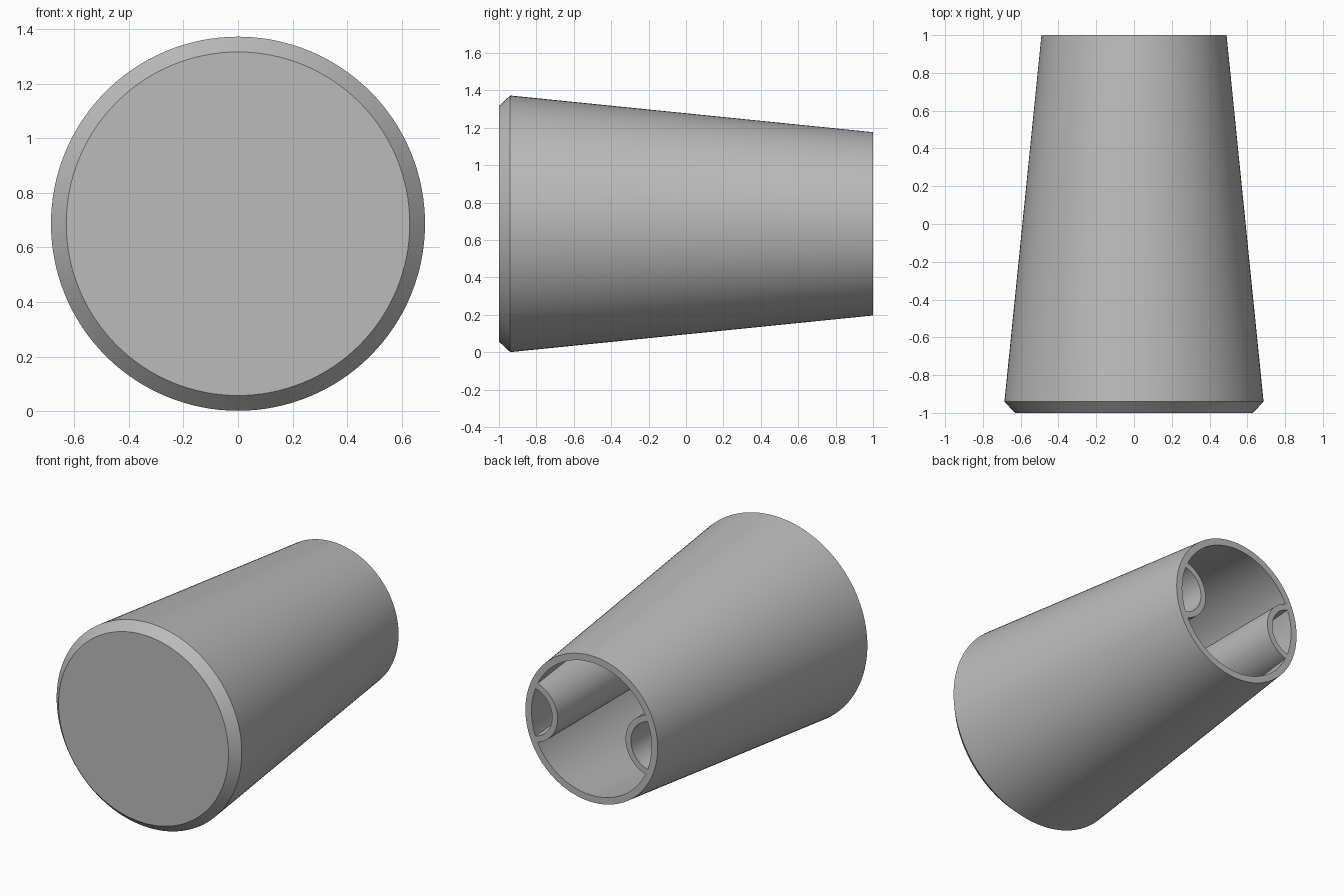
import bpy, bmesh, math

cube = bpy.data.objects.get("Cube")
if cube:
    bpy.data.objects.remove(cube, do_unlink=True)

grey = bpy.data.materials.new("plain grey")
grey.use_nodes = True
grey.diffuse_color = (0.5, 0.5, 0.5, 1)
grey.node_tree.nodes["Principled BSDF"].inputs["Base Color"].default_value = (0.5, 0.5, 0.5, 1)

AXIS_Z = 0.687
R_MAX, R_BACK, Y_MAX = 0.686, 0.49, -0.94
WALL = 0.045
SLOPE = (R_BACK - R_MAX) / (1 - Y_MAX)


def lathe(name, profile, x=0, sides=128, ring=False):
    """Turn (radius, y) points about an axis along y; ring joins last to first."""
    bm = bmesh.new()
    loops = []
    for r, y in profile:
        loops.append([bm.verts.new((x + r * math.cos(a), y, AXIS_Z + r * math.sin(a)))
                      for a in (math.tau * i / sides for i in range(sides))])
    pairs = list(zip(loops, loops[1:]))
    if ring:
        pairs.append((loops[-1], loops[0]))
    else:
        bm.faces.new(loops[0])
        bm.faces.new(loops[-1])
    for a, b in pairs:
        for i in range(sides):
            j = (i + 1) % sides
            bm.faces.new((a[i], a[j], b[j], b[i]))
    bmesh.ops.recalc_face_normals(bm, faces=bm.faces)
    mesh = bpy.data.meshes.new(name)
    bm.to_mesh(mesh)
    bm.free()
    mesh.materials.append(grey)
    obj = bpy.data.objects.new(name, mesh)
    bpy.context.collection.objects.link(obj)
    return obj


def cut(target, cutter):
    """Subtract the cutter from the target and remove the cutter."""
    mod = target.modifiers.new("cut", "BOOLEAN")
    mod.operation, mod.solver, mod.object = "DIFFERENCE", "EXACT", cutter
    bpy.context.view_layer.objects.active = target
    bpy.ops.object.modifier_apply(modifier=mod.name)
    bpy.data.objects.remove(cutter, do_unlink=True)


def inner_radius(y):
    return R_MAX + SLOPE * (y - Y_MAX) - WALL


# Tapered body with a chamfered closed front
body = lathe("tapered_body", [(0.63, -1), (R_MAX, Y_MAX), (R_BACK, 1)])

# Hollow open at the back, leaving two straight screw tubes along the side walls
FLOOR, PAST = -0.93, 1.1
hollow = lathe("hollow", [(inner_radius(FLOOR), FLOOR), (inner_radius(PAST), PAST)])
for side in (-1, 1):
    tube = [(0.165, -0.96), (0.205, -0.96), (0.205, 1.2), (0.165, 1.2)]
    cut(hollow, lathe("screw_tube", tube, x=side * 0.457, sides=64, ring=True))
cut(body, hollow)

# Smooth round walls with crisp edges
bpy.ops.object.select_all(action="DESELECT")
body.select_set(True)
bpy.context.view_layer.objects.active = body
bpy.ops.object.shade_smooth_by_angle(angle=math.radians(30))
